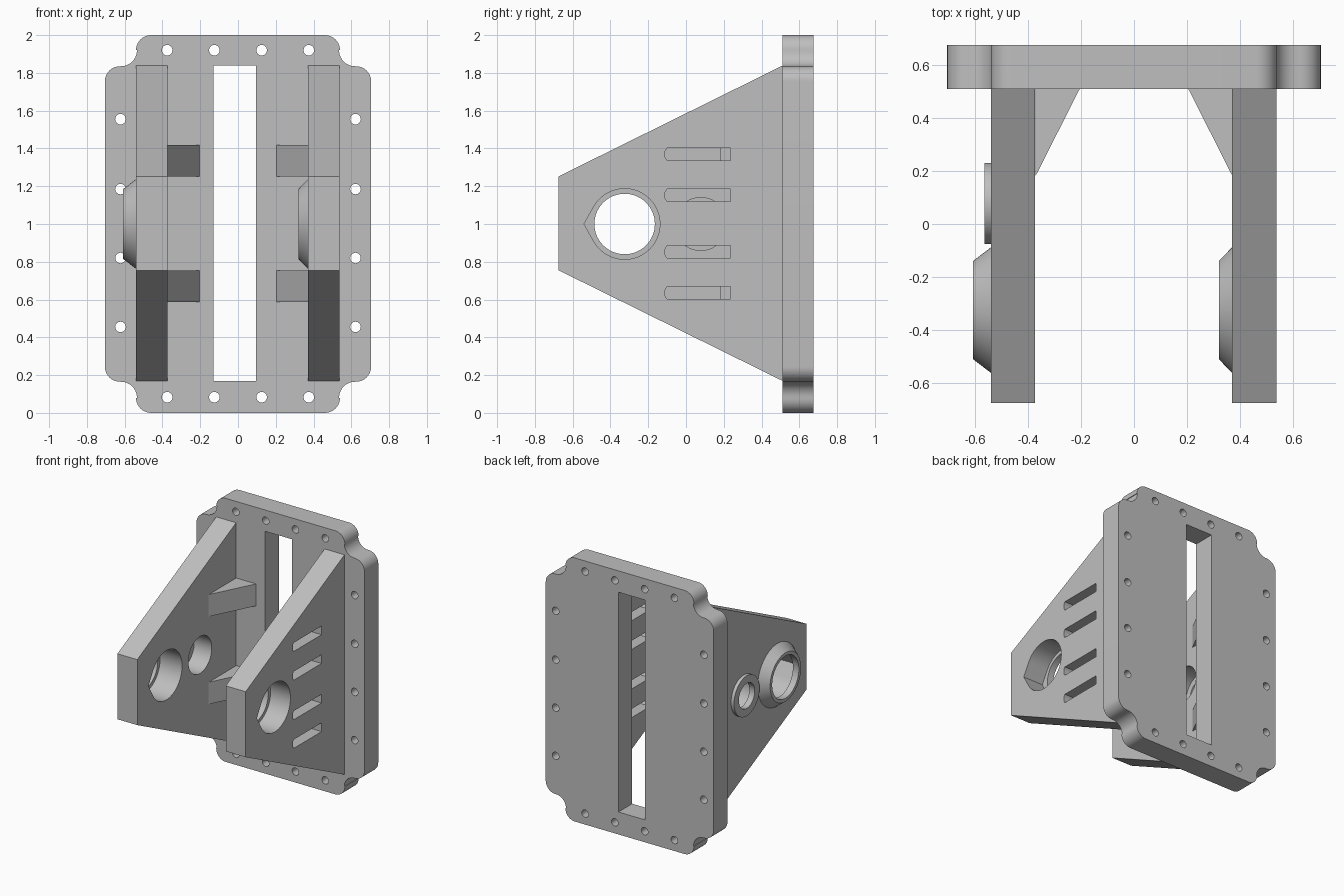
import bpy
import bmesh
from math import cos, sin, pi, radians

if "Cube" in bpy.data.objects:
    bpy.data.objects.remove(bpy.data.objects["Cube"], do_unlink=True)

grey = bpy.data.materials.new("plain_grey")
grey.use_nodes = True
grey.diffuse_color = (0.52, 0.52, 0.52, 1)
grey.node_tree.nodes["Principled BSDF"].inputs["Base Color"].default_value = (0.52, 0.52, 0.52, 1)


def loft(name, axis, ring_a, a, ring_b, b):
    """Solid between two matching outlines placed at a and b along an axis."""
    place = {"x": lambda p, d: (d, p[0], p[1]),
             "y": lambda p, d: (p[0], d, p[1]),
             "z": lambda p, d: (p[0], p[1], d)}[axis]
    bm = bmesh.new()
    va = [bm.verts.new(place(p, a)) for p in ring_a]
    vb = [bm.verts.new(place(p, b)) for p in ring_b]
    bm.faces.new(va)
    bm.faces.new(vb)
    n = len(va)
    for i in range(n):
        j = (i + 1) % n
        bm.faces.new((va[i], va[j], vb[j], vb[i]))
    bmesh.ops.recalc_face_normals(bm, faces=bm.faces)
    mesh = bpy.data.meshes.new(name)
    bm.to_mesh(mesh)
    bm.free()
    mesh.materials.append(grey)
    ob = bpy.data.objects.new(name, mesh)
    bpy.context.collection.objects.link(ob)
    return ob


def prism(name, axis, ring, a, b):
    return loft(name, axis, ring, a, ring, b)


def arc(cx, cy, r, start, end, steps):
    angles = [radians(start + (end - start) * i / steps) for i in range(steps + 1)]
    return [(cx + r * cos(t), cy + r * sin(t)) for t in angles]


def circle(cx, cy, r, n=64):
    return arc(cx, cy, r, 0, 360, n)[:-1]


def rect(x0, y0, x1, y1):
    return [(x0, y0), (x1, y0), (x1, y1), (x0, y1)]


def combine(target, tools, operation):
    """Apply booleans one by one and discard the tools."""
    for tool in tools:
        mod = target.modifiers.new("combine", "BOOLEAN")
        mod.operation = operation
        mod.solver = "EXACT"
        mod.object = tool
        graph = bpy.context.evaluated_depsgraph_get()
        mesh = bpy.data.meshes.new_from_object(target.evaluated_get(graph))
        target.modifiers.clear()
        target.data = mesh
        bpy.data.objects.remove(tool, do_unlink=True)


# Mounting plate: one scalloped corner mirrored into the full outline
HALF_W, BACK, FACE = 0.705, 0.675, 0.51
corner = (arc(HALF_W - 0.08, 0.755, 0.08, 0, 90, 10)
          + arc(0.62, 0.92, 0.085, 270, 180, 10)[1:]
          + arc(0.46, 0.92, 0.08, 0, 90, 10))
upper = corner + [(-x, z) for x, z in reversed(corner)]
outline = [(x, z + 1) for x, z in upper + [(x, -z) for x, z in reversed(upper)]]
plate = prism("mounting_plate", "y", outline, FACE, BACK)

# Centre opening and screw holes
centres = [(x, z) for x in (-0.375, -0.125, 0.125, 0.375) for z in (0.083, 1.92)]
centres += [(x, z) for x in (-0.622, 0.622) for z in (0.455, 0.82, 1.185, 1.555)]
cutters = [prism("cutter", "y", rect(-0.13, 0.17, 0.095, 1.838), 0.4, 0.8)]
cutters += [prism("cutter", "y", circle(x, z, 0.028, 24), 0.4, 0.8) for x, z in centres]
combine(plate, cutters, "DIFFERENCE")

# Side arms with a conical bearing boss, stepped bore and teardrop pocket
arm_profile = [(FACE, 0.17), (FACE, 1.838), (-BACK, 1.252), (-BACK, 0.755)]
BORE_Y = -0.325
teardrop = arc(BORE_Y, 1, 0.187, -150, 150, 48) + [(BORE_Y - 0.215, 1)]


def bearing_arm(name, inner, outer, boss):
    arm = prism(name, "x", arm_profile, inner, outer)
    slope = 0.052 / boss
    sink = 0.02
    cone = loft("boss", "x", circle(BORE_Y, 1, 0.185), inner - boss,
                circle(BORE_Y, 1, 0.237 + slope * sink), inner + sink)
    combine(arm, [cone], "UNION")
    combine(arm, [prism("cutter", "x", teardrop, inner - boss + 0.05, outer + 0.1),
                  prism("cutter", "x", circle(BORE_Y, 1, 0.16), inner - 0.2, outer + 0.1)],
            "DIFFERENCE")
    return arm


left_arm = bearing_arm("left_arm", 0.37, 0.537, 0.05)
right_arm = bearing_arm("right_arm", -0.54, -0.373, 0.068)

# Strap slots in the left arm, rounded at the front end
slots = []
for z in (0.635, 0.852, 1.152, 1.37):
    h = 0.033
    ring = [(0.235, z - h), (0.235, z + h), (-0.1, z + h), (-0.11, z + h / 2),
            (-0.11, z - h / 2), (-0.1, z - h)]
    slots.append(prism("cutter", "x", ring, 0.3, 0.6))
combine(left_arm, slots, "DIFFERENCE")

# Small bearing seat in the right arm
SEAT_Y = 0.078
combine(right_arm, [prism("boss", "x", circle(SEAT_Y, 1, 0.153), -0.565, -0.5)], "UNION")
combine(right_arm, [prism("cutter", "x", circle(SEAT_Y, 1, 0.14), -0.52, -0.3),
                    prism("cutter", "x", circle(SEAT_Y, 1, 0.095), -0.65, -0.3)], "DIFFERENCE")

# Triangular gussets between arms and plate
for side, s in (("left", 1), ("right", -1)):
    for level, z in (("lower", 0.587), ("upper", 1.252)):
        ring = [(s * 0.372, 0.18), (s * 0.372, FACE), (s * 0.205, FACE)]
        prism(f"{side}_{level}_gusset", "z", ring, z, z + 0.167)

# Smooth the round surfaces, keep edges sharp
bpy.ops.object.select_all(action="DESELECT")
for ob in (plate, left_arm, right_arm):
    ob.select_set(True)
bpy.context.view_layer.objects.active = plate
bpy.ops.object.shade_smooth_by_angle(angle=radians(25))
